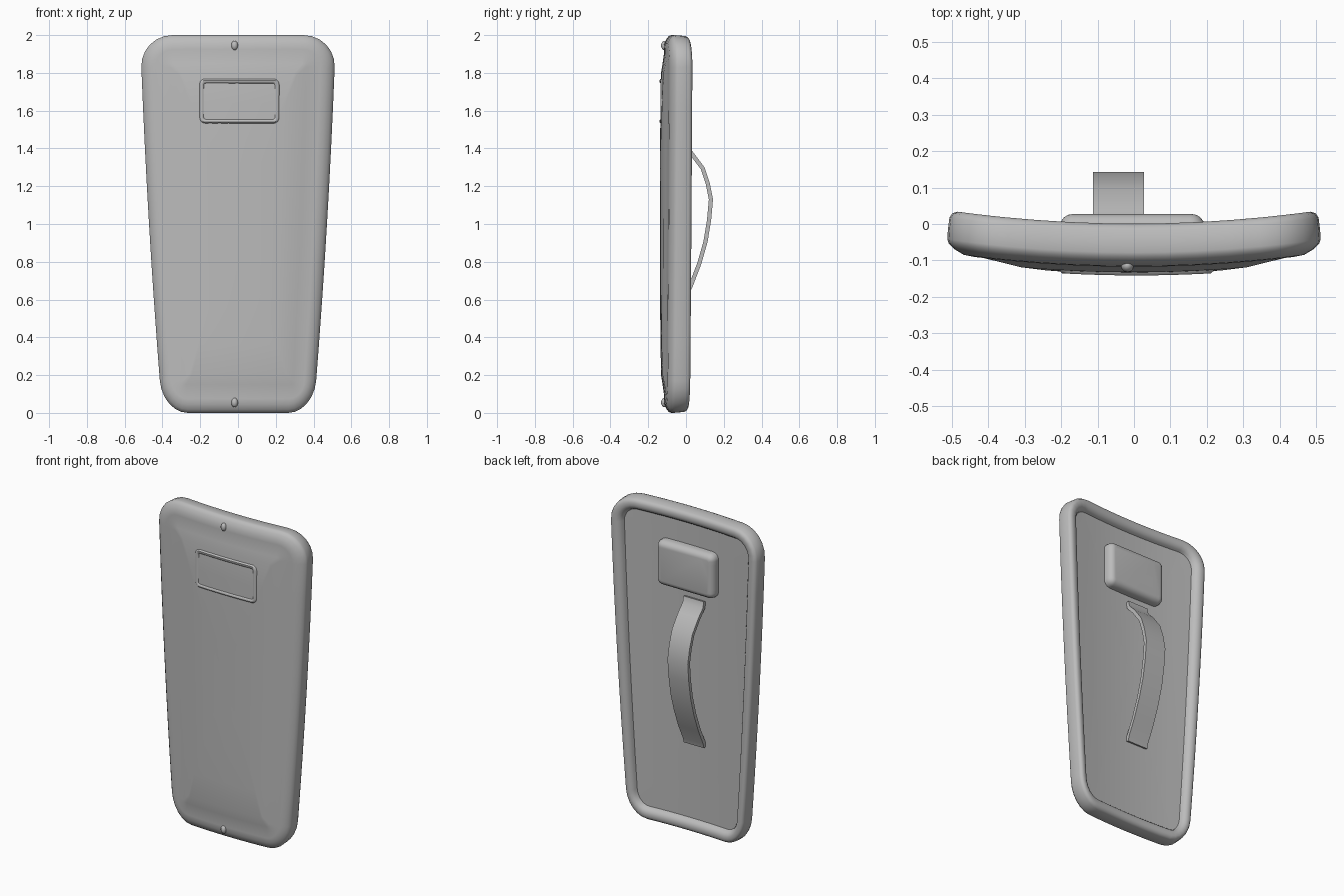
import bpy, bmesh, math

if "Cube" in bpy.data.objects:
    bpy.data.objects.remove(bpy.data.objects["Cube"])

grey = bpy.data.materials.new("neutral grey")
grey.diffuse_color = (0.5, 0.5, 0.5, 1)
grey.use_nodes = True
grey.node_tree.nodes["Principled BSDF"].inputs["Base Color"].default_value = grey.diffuse_color


def finish(name, bm, angle=40):
    bmesh.ops.recalc_face_normals(bm, faces=bm.faces)
    me = bpy.data.meshes.new(name)
    bm.to_mesh(me)
    bm.free()
    ob = bpy.data.objects.new(name, me)
    bpy.context.collection.objects.link(ob)
    me.materials.append(grey)
    bpy.ops.object.select_all(action='DESELECT')
    ob.select_set(True)
    bpy.context.view_layer.objects.active = ob
    bpy.ops.object.shade_smooth_by_angle(angle=math.radians(angle))
    return ob


def rounded_rect(w, h, r, n_side=8, n_arc=6):
    """Closed outline of half-size w x h, with subdivided straight sides."""
    pts = []
    corners = [(w - r, h - r, 0), (r - w, h - r, 90), (r - w, r - h, 180), (w - r, r - h, 270)]
    for i, (cx, cz, a0) in enumerate(corners):
        for k in range(n_arc + 1):
            a = math.radians(a0 + 90 * k / n_arc)
            pts.append((cx + r * math.cos(a), cz + r * math.sin(a)))
        nx, nz, na = corners[(i + 1) % 4]
        a = math.radians(na)
        ex, ez = nx + r * math.cos(a), nz + r * math.sin(a)
        sx, sz = pts[-1]
        for k in range(1, n_side):
            t = k / n_side
            pts.append((sx + (ex - sx) * t, sz + (ez - sz) * t))
    return pts


def loft(name, w, h, r, profile, warp, closed=False):
    """Skin rounded outlines; profile rows are (inset, y, scale)."""
    bm = bmesh.new()
    rings = []
    for d, y, s in profile:
        out = rounded_rect(w - d, h - d, max(r - d, 0.012))
        rings.append([bm.verts.new(warp(x * s, y, z * s)) for x, z in out])
    n = len(rings[0])
    pairs = list(zip(rings, rings[1:]))
    if closed:
        pairs.append((rings[-1], rings[0]))
    else:
        bm.faces.new(rings[0])
        bm.faces.new(rings[-1])
    for a, b in pairs:
        for i in range(n):
            j = (i + 1) % n
            bm.faces.new((a[i], a[j], b[j], b[i]))
    return finish(name, bm)


def bend(x):
    return 0.035 * (x / 0.5) ** 2


def shield_warp(x, y, z):
    z += 1
    half = 0.40 + 0.083 * z - 0.012 * z * z      # narrower toward the bottom
    x *= half / 0.51
    return (x, y + bend(x), z)


# shield body: domed front, thick rounded rim, recessed back
front = [(0.2, -0.137, s) for s in (0.04, 0.3, 0.55)]
front += [(0.2, -0.135, 0.8), (0.2, -0.132, 1), (0.15, -0.124, 1), (0.1, -0.117, 1)]
rim = [(0.075, -0.117, 1), (0.045, -0.115, 1), (0.018, -0.102, 1), (0.004, -0.09, 1), (0, -0.078, 1),
       (0.002, -0.05, 1), (0.006, -0.018, 1), (0.014, -0.005, 1), (0.028, 0.001, 1),
       (0.048, 0.001, 1), (0.064, -0.006, 1), (0.074, -0.018, 1), (0.08, -0.034, 1)]
back = [(0.2, -0.034, s) for s in (1, 0.8, 0.55, 0.3, 0.04)]
loft("shield_body", 0.51, 1.0, 0.17, front + rim + back, shield_warp)

# raised frame around the front viewing panel
loft("window_frame", 0.215, 0.122, 0.035,
     [(0, -0.122, 1), (0.004, -0.135, 1), (0.011, -0.141, 1), (0.019, -0.141, 1),
      (0.026, -0.136, 1), (0.03, -0.122, 1)],
     lambda x, y, z: (x + 0.007, y + bend(x), z + 1.65), closed=True)

# soft pad behind the viewing panel
loft("back_pad", 0.2, 0.14, 0.04,
     [(0, -0.045, 1), (0, -0.01, 1), (0.004, 0.006, 1), (0.013, 0.018, 1),
      (0.024, 0.025, 1), (0.035, 0.027, 1)],
     lambda x, y, z: (x - 0.005, y, z + 1.645))

# bowed strap handle with flat ends on the back
path = [(-0.026, 1.46), (-0.016, 1.42), (0.028, 1.375), (0.088, 1.295), (0.115, 1.215),
        (0.132, 1.13), (0.122, 1.02), (0.103, 0.905), (0.07, 0.79), (0.026, 0.675),
        (-0.02, 0.58), (-0.028, 0.55)]
bm = bmesh.new()
rows = [[bm.verts.new((x, y, z)) for x in (-0.112, 0.028)] for y, z in path]
for a, b in zip(rows, rows[1:]):
    bm.faces.new((a[0], a[1], b[1], b[0]))
strap = finish("strap_handle", bm)
mod = strap.modifiers.new("thickness", 'SOLIDIFY')
mod.thickness = 0.022
mod.offset = 0
bpy.ops.object.modifier_apply(modifier=mod.name)
bpy.ops.object.shade_smooth_by_angle(angle=math.radians(40))

# small nubs at the middle of the top and bottom rim
for name, z in (("top_rim_nub", 1.945), ("bottom_rim_nub", 0.055)):
    bm = bmesh.new()
    bmesh.ops.create_uvsphere(bm, u_segments=12, v_segments=8, radius=1)
    for v in bm.verts:
        v.co = (v.co.x * 0.018 - 0.018, v.co.y * 0.018 - 0.114, v.co.z * 0.025 + z)
    finish(name, bm)
